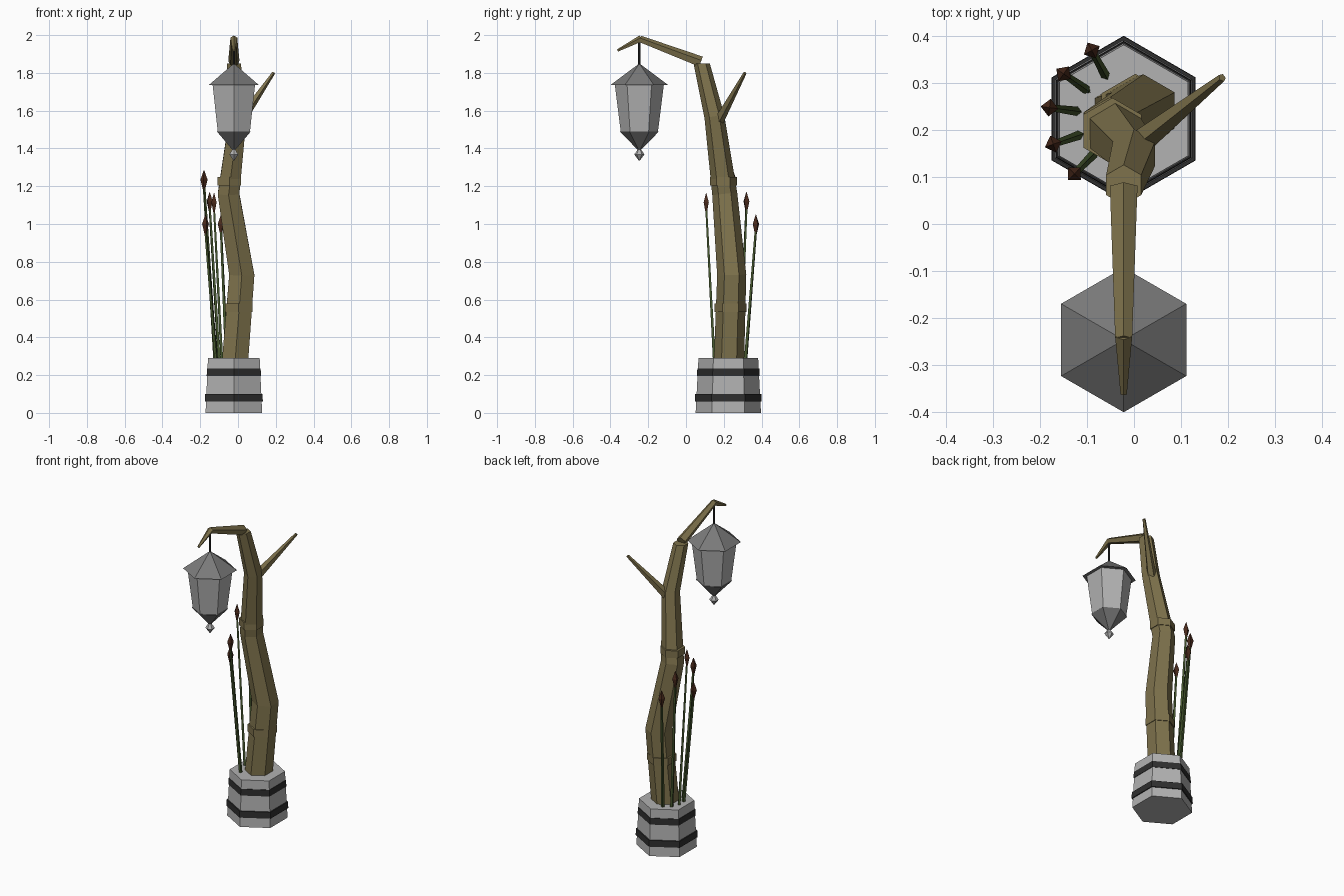
import bpy, math
from mathutils import Vector

if "Cube" in bpy.data.objects:
    bpy.data.objects.remove(bpy.data.objects["Cube"])


def material(name, srgb):
    lin = [((c / 255 + 0.055) / 1.055) ** 2.4 if c > 10 else c / 3295 for c in srgb]
    m = bpy.data.materials.new(name)
    m.diffuse_color = (*lin, 1)
    m.use_nodes = True
    m.node_tree.nodes["Principled BSDF"].inputs["Base Color"].default_value = m.diffuse_color
    return m


STONE = material("pale stone", (178, 178, 178))
IRON = material("grey iron", (122, 122, 122))
BAND = material("black band", (46, 46, 46))
BARK = material("brown bark", (126, 114, 76))
GREEN = material("reed green", (70, 88, 46))
HEAD = material("reed head brown", (74, 42, 28))


def loft(name, mat, rings):
    """Join a list of vertex rings with quads and cap both ends."""
    n = len(rings[0])
    verts = [v for ring in rings for v in ring]
    faces = [(i * n + k, i * n + (k + 1) % n, (i + 1) * n + (k + 1) % n, (i + 1) * n + k)
             for i in range(len(rings) - 1) for k in range(n)]
    faces += [tuple(reversed(range(n))), tuple(range(len(verts) - n, len(verts)))]
    mesh = bpy.data.meshes.new(name)
    mesh.from_pydata(verts, [], faces)
    mesh.materials.append(mat)
    ob = bpy.data.objects.new(name, mesh)
    bpy.context.collection.objects.link(ob)
    return ob


def turned(name, mat, centre, profile, sides=6, phase=math.pi / 6):
    """Upright solid from (radius, z) pairs."""
    x, y = centre
    return loft(name, mat, [[(x + r * math.cos(phase + k * math.tau / sides),
                              y + r * math.sin(phase + k * math.tau / sides), z)
                             for k in range(sides)] for r, z in profile])


def limb(name, mat, a, b, ra, rb, sides=5):
    """Tapered straight piece with one corner edge facing up."""
    a, b = Vector(a), Vector(b)
    d = (b - a).normalized()
    up = Vector((0, 0, 1)) - d * d.z
    up.normalize()
    side = up.cross(d)
    return loft(name, mat, [[p + (up * math.cos(t) + side * math.sin(t)) * r
                             for t in (-k * math.tau / sides for k in range(sides))]
                            for p, r in ((a, ra), (b, rb))])


# Planter with two bands
base = (-0.022, 0.224)
turned("planter", STONE, base, [(0.173, 0), (0.158, 0.29)])
turned("lower_band", BAND, base, [(0.177, 0.06), (0.176, 0.10)])
turned("upper_band", BAND, base, [(0.166, 0.195), (0.164, 0.235)])

# Crooked trunk: x, y, z, radius
trunk = [(-0.015, 0.228, 0.28, 0.080), (0.02, 0.242, 0.73, 0.077),
         (-0.05, 0.205, 1.16, 0.066), (0.0, 0.150, 1.57, 0.052),
         (-0.022, 0.083, 1.85, 0.043)]
rings = []
for i, (x, y, z, r) in enumerate(trunk):
    lo, hi = trunk[max(i - 1, 0)], trunk[min(i + 1, len(trunk) - 1)]
    slope = (hi[1] - lo[1]) / (hi[2] - lo[2]) if 0 < i < 4 else 0
    ring = []
    for k in range(6):
        t = math.pi / 6 + k * math.tau / 6
        ring.append((x + r * math.cos(t), y + r * math.sin(t), z - slope * r * math.sin(t)))
    rings.append(ring)
loft("trunk", BARK, rings)

# Bark collars
turned("lower_collar", BARK, (0.003, 0.236), [(0.084, 0.535), (0.084, 0.58)])
turned("upper_collar", BARK, (-0.046, 0.198), [(0.071, 1.205), (0.071, 1.25)])

# Overhanging arm, its tip and the side branch
limb("arm", BARK, (-0.022, 0.078, 1.857), (-0.022, -0.245, 1.979), 0.031, 0.019)
limb("arm_tip", BARK, (-0.022, -0.238, 1.981), (-0.022, -0.362, 1.918), 0.019, 0.007)
limb("side_branch", BARK, (0.015, 0.175, 1.55), (0.188, 0.312, 1.80), 0.028, 0.009)

# Hanging lantern
lamp = (-0.022, -0.247)
turned("lantern_hanger", BAND, lamp, [(0.006, 1.83), (0.006, 1.98)])
turned("lantern_roof", IRON, lamp, [(0.154, 1.735), (0.004, 1.847)])
turned("lantern_body", STONE, lamp, [(0.098, 1.485), (0.130, 1.74)])
turned("lantern_bottom", IRON, lamp, [(0.006, 1.39), (0.104, 1.49)])
turned("lantern_finial", STONE, lamp, [(0.002, 1.335), (0.027, 1.368), (0.002, 1.405)])

# Reeds: foot x, y, then top x, y, z
reeds = [(-0.060, 0.315, -0.090, 0.370, 1.05), (-0.100, 0.285, -0.150, 0.320, 1.17),
         (-0.120, 0.240, -0.180, 0.248, 1.285), (-0.115, 0.190, -0.172, 0.170, 1.05),
         (-0.085, 0.150, -0.127, 0.107, 1.165)]
for i, (fx, fy, tx, ty, tz) in enumerate(reeds, 1):
    limb(f"reed_stalk_{i}", GREEN, (fx, fy, 0.27), (tx, ty, tz - 0.08), 0.010, 0.007, 4)
    turned(f"reed_head_{i}", HEAD, (tx, ty),
           [(0.005, tz - 0.105), (0.019, tz - 0.05), (0.001, tz)], 4,
           math.atan2(ty - fy, tx - fx))
